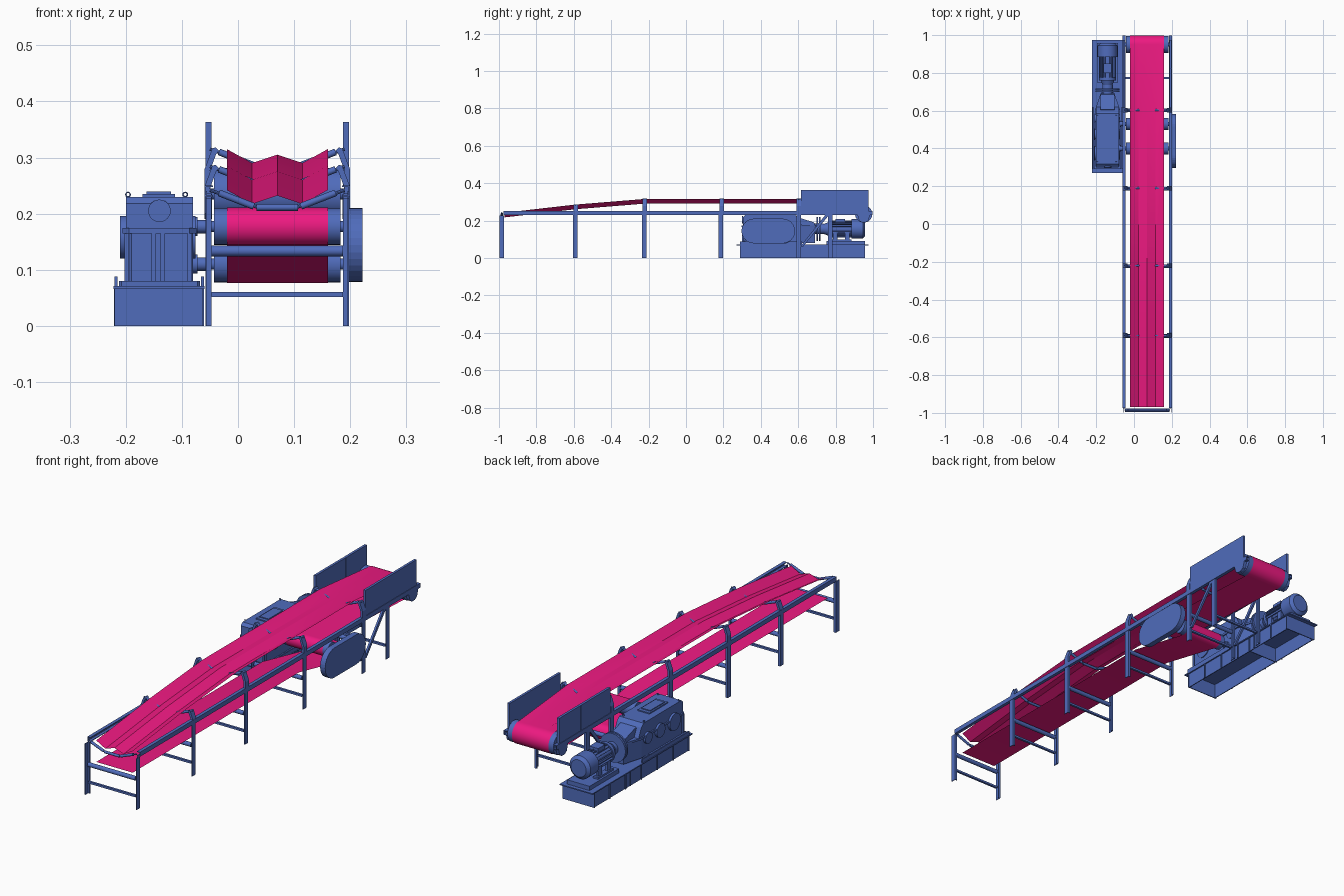
import bpy, bmesh, math
from mathutils import Vector

if "Cube" in bpy.data.objects:
    bpy.data.objects.remove(bpy.data.objects["Cube"])

def material(name, col):
    m = bpy.data.materials.new(name)
    m.diffuse_color = col
    m.use_nodes = True
    m.node_tree.nodes["Principled BSDF"].inputs["Base Color"].default_value = m.diffuse_color
    return m

BLUE = material("painted_steel", (0.08, 0.15, 0.50, 1))
PINK = material("belt_rubber", (0.85, 0.01, 0.22, 1))

def finish(name, bm, mat=BLUE, smooth=False, normals=True):
    if normals:
        bmesh.ops.recalc_face_normals(bm, faces=bm.faces)
    me = bpy.data.meshes.new(name)
    bm.to_mesh(me)
    bm.free()
    me.materials.append(mat)
    ob = bpy.data.objects.new(name, me)
    bpy.context.collection.objects.link(ob)
    if smooth:
        bpy.ops.object.select_all(action='DESELECT')
        ob.select_set(True)
        bpy.context.view_layer.objects.active = ob
        bpy.ops.object.shade_smooth_by_angle(angle=math.radians(32))
    return ob

def prism(name, pts, axis, a, b):
    """Extrude a 2D outline along an axis from a to b."""
    place = {'x': lambda p, t: (t, p[0], p[1]),
             'y': lambda p, t: (p[0], t, p[1]),
             'z': lambda p, t: (p[0], p[1], t)}[axis]
    bm = bmesh.new()
    f = bm.faces.new([bm.verts.new(place(p, a)) for p in pts])
    ext = bmesh.ops.extrude_face_region(bm, geom=[f])
    d = Vector(place((0, 0), b - a))
    bmesh.ops.translate(bm, vec=d, verts=[v for v in ext['geom'] if isinstance(v, bmesh.types.BMVert)])
    return finish(name, bm)

def box(name, x0, x1, y0, y1, z0, z1):
    return prism(name, [(x0, y0), (x1, y0), (x1, y1), (x0, y1)], 'z', z0, z1)

def cyl(name, p0, p1, r, r2=None, seg=24):
    p0, p1 = Vector(p0), Vector(p1)
    d = p1 - p0
    bm = bmesh.new()
    bmesh.ops.create_cone(bm, cap_ends=True, segments=seg, radius1=r,
                          radius2=r if r2 is None else r2, depth=d.length)
    bm.transform(d.to_track_quat('Z', 'Y').to_matrix().to_4x4())
    bmesh.ops.translate(bm, vec=(p0 + p1) / 2, verts=bm.verts)
    return finish(name, bm, smooth=True)

CX = 0.07                       # conveyor centre line
SIDES = (("left", -1), ("right", 1))

def arc(cy, cz, r, a0, a1, n=14):
    return [(cy + r * math.cos(math.radians(a0 + (a1 - a0) * i / n)),
             cz + r * math.sin(math.radians(a0 + (a1 - a0) * i / n)), 0) for i in range(n + 1)]

# Belt: (y, z, trough amount) path, over the head pulley and through the S-drive
path = [(-0.97, 0.217, 1), (-0.595, 0.26, 1), (-0.225, 0.29, 1), (0.605, 0.29, 1)]
path += arc(0.95, 0.235, 0.048, 90, -90)
path += arc(0.40, 0.177, 0.034, 90, 270)
path += arc(0.53, 0.110, 0.034, 90, -90)
path += [(0.20, 0.146, 0), (-0.97, 0.146, 0)]
section = [(-0.09, 0.025), (-0.045, 0), (0, 0.015), (0.045, 0), (0.09, 0.025)]
bm = bmesh.new()
rows = [[bm.verts.new((CX + x, y, z + w * dz)) for x, dz in section] for y, z, w in path]
for r0, r1 in zip(rows, rows[1:]):
    for i in range(4):
        bm.faces.new((r0[i], r0[i + 1], r1[i + 1], r1[i]))
finish("belt", bm, PINK, smooth=True, normals=False)

# Pulleys and shafts
for n, y, z, r in (("head", 0.95, 0.235, 0.046), ("upper_drive", 0.40, 0.177, 0.0325),
                   ("lower_drive", 0.53, 0.110, 0.0325)):
    cyl(n + "_pulley", (-0.043, y, z), (0.183, y, z), r, seg=32)
    x0 = -0.058 if n == "head" else -0.085
    cyl(n + "_shaft", (x0, y, z), (0.198, y, z), 0.010)
    if n != "head":
        cyl(n + "_shaft_collar", (-0.085, y, z), (-0.072, y, z), 0.017)
        cyl(n + "_shaft_sleeve", (-0.072, y, z), (-0.048, y, z), 0.012)

# Long side rails, skirt plates, head bearings and braces
for n, s in SIDES:
    X = lambda d: CX + s * d
    prism(n + "_rail", [(X(0.130), 0.23), (X(0.130), 0.25), (X(0.115), 0.25), (X(0.115), 0.247),
                        (X(0.127), 0.247), (X(0.127), 0.233), (X(0.115), 0.233), (X(0.115), 0.23)],
          'y', -0.975, 0.998)
    for i, (a, b) in enumerate(((0.615, 0.823), (0.827, 0.975))):
        box(f"{n}_skirt_{i}", X(0.117), X(0.128), a, b, 0.25, 0.363)
    box(n + "_skirt_seam", X(0.118), X(0.127), 0.823, 0.827, 0.25, 0.363)
    prism(n + "_head_bearing", [(0.915, 0.235), (0.925, 0.20), (0.94, 0.19), (0.96, 0.19),
                                (0.975, 0.20), (0.985, 0.235)], 'x', X(0.116), X(0.130))
    prism(n + "_brace", [(0.61, 0.06), (0.625, 0.06), (0.765, 0.23), (0.745, 0.23)],
          'x', X(0.118), X(0.127))

# Support frames
for i, y in enumerate((-0.985, -0.593, -0.223, 0.187, 0.602, 0.772)):
    y0, y1 = y - 0.012, y + 0.012
    top = 0.228 if i == 0 else 0.24
    for n, s in SIDES:
        a = CX + s * 0.117
        # angle-section legs
        box(f"leg_{i}_{n}_web", a + s * 0.008, a + s * 0.011, y0, y1, 0, top)
        box(f"leg_{i}_{n}_flange", a, a + s * 0.011, y1 - 0.004, y1, 0, top)
    box(f"lower_crossbar_{i}", -0.047, 0.187, y - 0.005, y + 0.005, 0.051, 0.060)
    if i < 5:
        cyl(f"return_roller_{i}", (-0.047, y, 0.1335), (0.187, y, 0.1335), 0.0095, seg=16)

# Troughing idlers: centre roller, two wing rollers and brackets
for i, (y, z) in enumerate(((-0.985, 0.211), (-0.59, 0.253), (-0.22, 0.284),
                            (0.19, 0.284), (0.603, 0.284))):
    cyl(f"idler_centre_{i}", (CX - 0.037, y, z), (CX + 0.037, y, z), 0.006, seg=12)
    for n, s in SIDES:
        X = lambda d: CX + s * d
        cyl(f"idler_wing_{i}_{n}", (X(0.042), y, z + 0.002), (X(0.104), y, z + 0.026), 0.006, seg=12)
        cyl(f"idler_axle_{i}_{n}", (X(0.034), y, z), (X(0.120), y, z + 0.031), 0.003, seg=8)
        if i:
            t = z + 0.034
            prism(f"idler_bracket_{i}_{n}",
                  [(X(0.119), 0.235), (X(0.130), 0.235), (X(0.130), t - 0.04), (X(0.116), t - 0.002),
                   (X(0.110), t), (X(0.104), t - 0.006), (X(0.109), t - 0.012), (X(0.120), t - 0.042)],
                  'y', y - 0.012, y + 0.012)

# Oval drive guard on the right
oval = [(y, z) for y, z, _ in arc(0.517, 0.144, 0.066, 90, -90, 16) + arc(0.363, 0.144, 0.066, 270, 90, 16)]
prism("drive_guard", oval, 'x', 0.197, 0.222)

# Drive base: open-bottomed box with flange and ribs
for n, a, b in (("left", -0.216, -0.212), ("right", -0.070, -0.066)):
    box(f"base_{n}_wall", a, b, 0.29, 0.958, 0, 0.066)
for n, y in (("front", 0.29), ("middle", 0.70), ("rear", 0.954)):
    box(f"base_{n}_wall", -0.220, -0.062, y, y + 0.004, 0, 0.066)
box("base_top_plate", -0.222, -0.060, 0.27, 0.975, 0.066, 0.071)
for i in range(5):
    y = 0.40 + i * 0.112
    box(f"base_rib_left_{i}", -0.221, -0.216, y, y + 0.004, 0, 0.066)
    box(f"base_rib_right_{i}", -0.066, -0.061, y, y + 0.004, 0, 0.066)
for x in (-0.220, -0.066):
    box("gearbox_mount_rail", x, x + 0.005, 0.29, 0.62, 0.071, 0.088)

# Gearbox housing
def outline(x0, x1, y0, y1, c):
    m = (x0 + x1) / 2
    return [(x0, y0 + c), (x0 + c, y0), (x1 - c, y0), (x1, y0 + c), (x1, y1 - 0.09),
            (m + 0.035, y1), (m - 0.035, y1), (x0, y1 - 0.09)]
GX = -0.14
prism("gearbox_foot", outline(-0.212, -0.068, 0.29, 0.62, 0.004), 'z', 0.071, 0.08)
prism("gearbox_lower", outline(-0.200, -0.080, 0.305, 0.69, 0.01), 'z', 0.08, 0.165)
prism("gearbox_split_flange", outline(-0.206, -0.074, 0.297, 0.695, 0.012), 'z', 0.165, 0.174)
prism("gearbox_upper", [(0.305, 0.174), (0.62, 0.174), (0.60, 0.215), (0.585, 0.23),
                        (0.318, 0.23), (0.305, 0.218)], 'x', -0.200, -0.080)
prism("gearbox_nose", [(0.60, 0.174), (0.69, 0.174), (0.685, 0.19), (0.605, 0.215)],
      'x', -0.178, -0.102)
box("inspection_cover", -0.170, -0.112, 0.37, 0.50, 0.23, 0.235)
box("inspection_lid", -0.163, -0.119, 0.385, 0.485, 0.235, 0.239)
cyl("front_cap", (GX, 0.30, 0.205), (GX, 0.306, 0.205), 0.02)
for x in (-0.198, -0.150, -0.134, -0.086):
    box("gearbox_front_rib", x - 0.004, x + 0.004, 0.299, 0.307, 0.08, 0.165)
for i, (y, r) in enumerate(((0.375, 0.038), (0.475, 0.030), (0.56, 0.025))):
    cyl(f"bearing_cap_left_{i}", (-0.200, y, 0.158), (-0.210, y, 0.158), r, seg=32)
    cyl(f"bearing_cap_right_{i}", (-0.080, y, 0.158), (-0.076, y, 0.158), r, seg=32)
for x in (-0.196, -0.094):
    for y in (0.33, 0.575):
        bpy.ops.mesh.primitive_torus_add(major_segments=12, minor_segments=6, major_radius=0.004,
                                         minor_radius=0.0012, location=(x, y, 0.234),
                                         rotation=(math.pi / 2, 0, 0))
        bpy.context.object.name = "lifting_eye"
        bpy.context.object.data.materials.append(BLUE)

# Coupling and motor, turned along y: (start, end, radius, end radius)
MZ = 0.155
for n, a, b, r, r2 in (("coupling_hub", 0.685, 0.735, 0.028, 0.028),
                       ("coupling_disc_front", 0.698, 0.706, 0.064, 0.064),
                       ("coupling_disc_rear", 0.710, 0.718, 0.064, 0.064),
                       ("motor_nose", 0.735, 0.760, 0.026, 0.036),
                       ("motor_front_shield", 0.760, 0.775, 0.044, 0.044),
                       ("motor_body", 0.775, 0.885, 0.038, 0.038),
                       ("fan_cowl", 0.885, 0.945, 0.052, 0.052),
                       ("fan_cowl_end", 0.945, 0.957, 0.052, 0.038)):
    cyl(n, (GX, a, MZ), (GX, b, MZ), r, r2, seg=32)
for i in range(20):
    t = 2 * math.pi * i / 20
    c, s = math.cos(t), math.sin(t)
    fin = [(GX + c * q - s * w, MZ + s * q + c * w)
           for q, w in ((0.036, -0.001), (0.045, -0.001), (0.045, 0.001), (0.036, 0.001))]
    prism(f"motor_fin_{i}", fin, 'y', 0.775, 0.885)
box("terminal_box", -0.162, -0.118, 0.80, 0.85, 0.19, 0.208)
box("motor_stand", -0.195, -0.085, 0.75, 0.958, 0.071, 0.090)
for x in (-0.180, -0.112):
    for y in (0.785, 0.85):
        box("motor_foot", x, x + 0.012, y, y + 0.025, 0.097, 0.14)
    box("motor_foot_pad", x - 0.006, x + 0.018, 0.775, 0.885, 0.090, 0.098)
